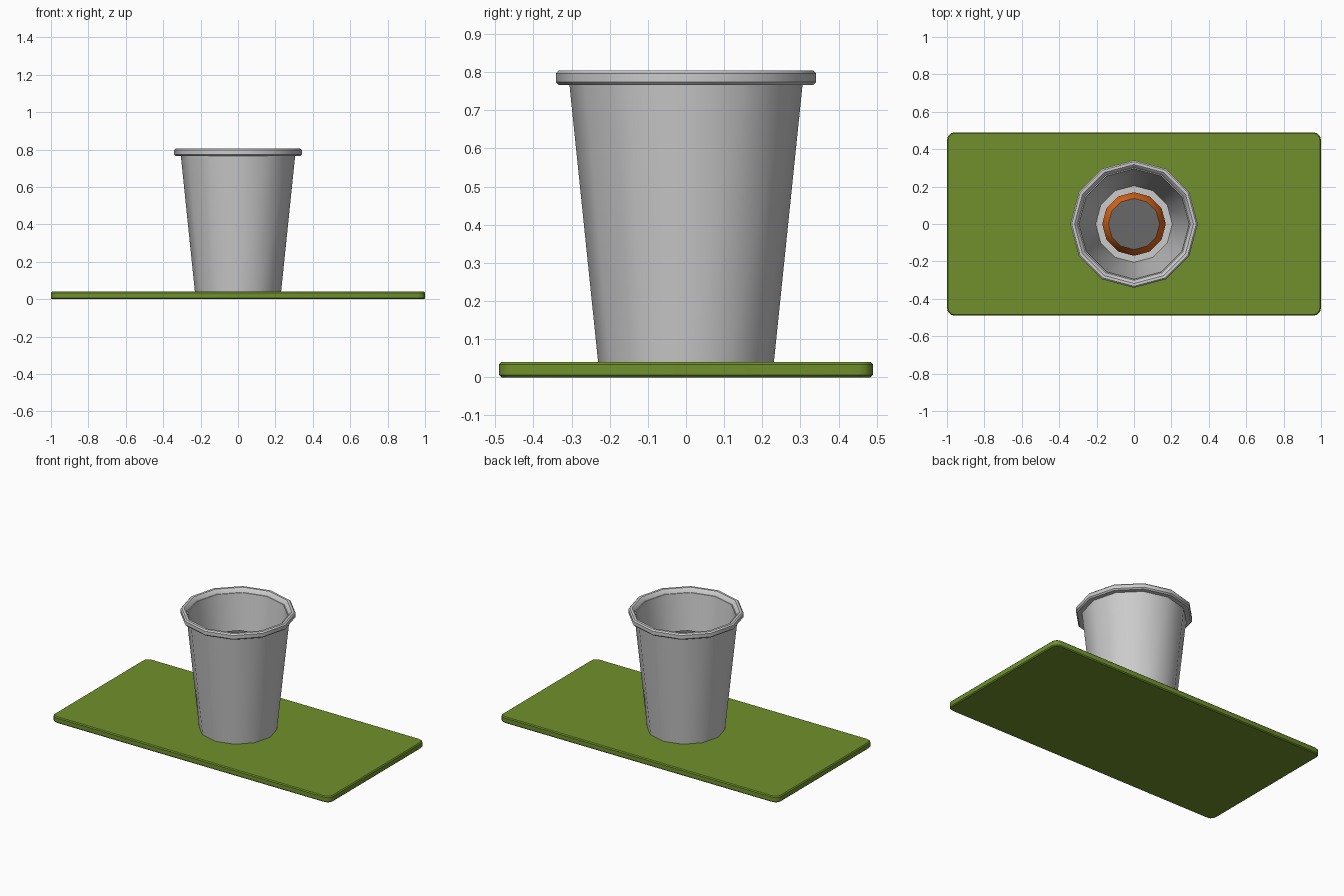
import bpy, bmesh, math

if "Cube" in bpy.data.objects:
    bpy.data.objects.remove(bpy.data.objects["Cube"])


def material(name, rgb):
    m = bpy.data.materials.new(name)
    m.diffuse_color = (*rgb, 1)
    m.use_nodes = True
    m.node_tree.nodes["Principled BSDF"].inputs["Base Color"].default_value = m.diffuse_color
    return m


def finish(name, bm, mats=()):
    bmesh.ops.recalc_face_normals(bm, faces=bm.faces)
    mesh = bpy.data.meshes.new(name)
    bm.to_mesh(mesh)
    bm.free()
    for m in mats:
        mesh.materials.append(m)
    ob = bpy.data.objects.new(name, mesh)
    bpy.context.collection.objects.link(ob)
    bpy.ops.object.select_all(action='DESELECT')
    ob.select_set(True)
    bpy.context.view_layer.objects.active = ob
    bpy.ops.object.shade_smooth_by_angle(angle=math.radians(38))
    return ob


def lathe(name, profile, mats=(), sides=12, caps=True, top_mat=0):
    """Turn (radius, z) points around z; caps close both ends, else the profile is a loop."""
    bm = bmesh.new()
    rings = []
    for r, z in profile:
        rings.append([bm.verts.new((r * math.cos(math.tau * i / sides),
                                    r * math.sin(math.tau * i / sides), z))
                      for i in range(sides)])
    pairs = list(zip(rings, rings[1:]))
    if caps:
        bm.faces.new(rings[0])
        bm.faces.new(rings[-1]).material_index = top_mat
    else:
        pairs.append((rings[-1], rings[0]))
    for a, b in pairs:
        for i in range(sides):
            j = (i + 1) % sides
            bm.faces.new((a[i], a[j], b[j], b[i]))
    return finish(name, bm, mats)


green = material("grass_green", (0.16, 0.28, 0.025))
orange = material("orange", (0.75, 0.14, 0.01))
dark = material("dark_grey", (0.14, 0.14, 0.14))

# Base plate with rounded corners and softened edges
bm = bmesh.new()
bmesh.ops.create_cube(bm, size=1)
for v in bm.verts:
    v.co = (v.co.x * 2, v.co.y * 0.98, (v.co.z + 0.5) * 0.04)
uprights = [e for e in bm.edges if abs(e.verts[0].co.z - e.verts[1].co.z) > 0.01]
bmesh.ops.bevel(bm, geom=uprights, offset=0.04, segments=3, profile=0.5, affect='EDGES')
rims = [e for e in bm.edges if abs(e.verts[0].co.z - e.verts[1].co.z) < 0.001]
bmesh.ops.bevel(bm, geom=rims, offset=0.006, segments=1, affect='EDGES')
finish("base_plate", bm, [green])

# Bucket body: tapered outer wall, inner wall and floor
lathe("bucket", [(0.23, 0.035), (0.307, 0.78), (0.295, 0.78), (0.205, 0.06)])

# Rolled rim
lathe("bucket_rim", [(0.300, 0.766), (0.333, 0.766), (0.341, 0.774), (0.341, 0.797),
                     (0.333, 0.805), (0.318, 0.805), (0.308, 0.797), (0.295, 0.766)], caps=False)

# Can standing inside, with sloped shoulder and dark lid
lathe("can", [(0.17, 0.06), (0.17, 0.55), (0.137, 0.61)], [orange, dark], top_mat=1)
